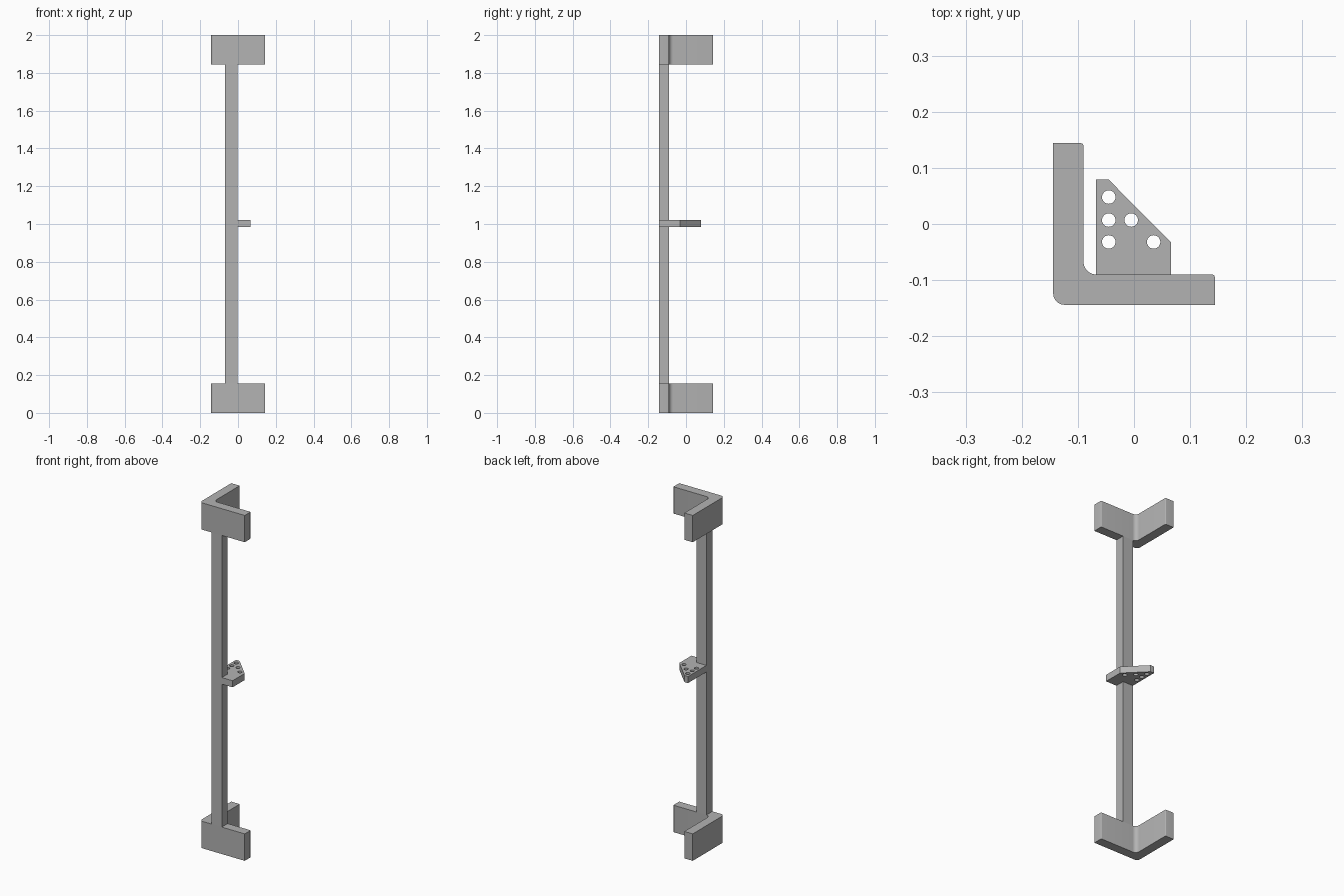
import bpy, bmesh
from math import cos, sin, pi, radians

cube = bpy.data.objects.get("Cube")
if cube:
    bpy.data.objects.remove(cube, do_unlink=True)

grey = bpy.data.materials.new("plain grey")
grey.use_nodes = True
colour = (0.45, 0.45, 0.45, 1)
grey.diffuse_color = colour
grey.node_tree.nodes["Principled BSDF"].inputs["Base Color"].default_value = colour


def arc(x, y, r, start, end, steps=8):
    """Points along a circular arc, angles in degrees."""
    angles = [radians(start + (end - start) * i / steps) for i in range(steps + 1)]
    return [(x + r * cos(a), y + r * sin(a)) for a in angles]


def extruded(name, outlines, bottom, top):
    """Extrude a filled outline; further outlines become holes."""
    curve = bpy.data.curves.new(name, 'CURVE')
    curve.dimensions = '2D'
    curve.fill_mode = 'BOTH'
    curve.extrude = (top - bottom) / 2
    for points in outlines:
        spline = curve.splines.new('POLY')
        spline.points.add(len(points) - 1)
        for p, (x, y) in zip(spline.points, points):
            p.co = (x, y, 0, 1)
        spline.use_cyclic_u = True
    obj = bpy.data.objects.new(name, curve)
    bpy.context.collection.objects.link(obj)
    bpy.ops.object.select_all(action='DESELECT')
    obj.select_set(True)
    bpy.context.view_layer.objects.active = obj
    bpy.ops.object.convert(target='MESH')
    obj = bpy.context.view_layer.objects.active
    # Weld caps to walls and place the part at its height
    bm = bmesh.new()
    bm.from_mesh(obj.data)
    bmesh.ops.remove_doubles(bm, verts=bm.verts, dist=0.0001)
    bmesh.ops.recalc_face_normals(bm, faces=bm.faces)
    bmesh.ops.translate(bm, verts=bm.verts, vec=(0, 0, (top + bottom) / 2))
    bm.to_mesh(obj.data)
    bm.free()
    obj.data.materials.clear()
    obj.data.materials.append(grey)
    bpy.ops.object.shade_smooth_by_angle(angle=radians(30))
    return obj


low, high = -0.144, 0.144      # outer extent of the brackets
inner = -0.09                  # inner face of the bracket arms
bar_left, bar_right = -0.068, -0.003
tip = 0.005                    # rounding at the arm tips

# Corner brackets: rounded angle profile
angle_profile = (
    arc(low + 0.02, low + 0.02, 0.02, 180, 270)
    + [(high, low)]
    + arc(high - tip, inner - tip, tip, 0, 90, 4)
    + arc(inner + 0.023, inner + 0.023, 0.023, 270, 180)
    + arc(inner - tip, high - tip, tip, 0, 90, 4)
    + [(low, high)]
)
extruded("lower_bracket", [angle_profile], 0, 0.156)
extruded("upper_bracket", [angle_profile], 1.845, 2)

# Upright bar joining the brackets
bar = [(bar_left, low), (bar_right, low), (bar_right, inner), (bar_left, inner)]
extruded("upright_bar", [bar], 0.156, 1.845)

# Small drilled shelf wrapped around the bar
shelf = [(bar_left, inner), (bar_right, inner), (bar_right, low), (0.066, low),
         (0.066, -0.033), (-0.045, 0.079), (bar_left, 0.079)]
hole_centres = [(-0.045, 0.048), (-0.045, 0.007), (-0.005, 0.007),
                (-0.045, -0.032), (0.035, -0.032)]
holes = [arc(x, y, 0.012, 0, 360, 24)[:-1] for x, y in hole_centres]
extruded("drilled_shelf", [shelf] + holes, 0.984, 1.022)
